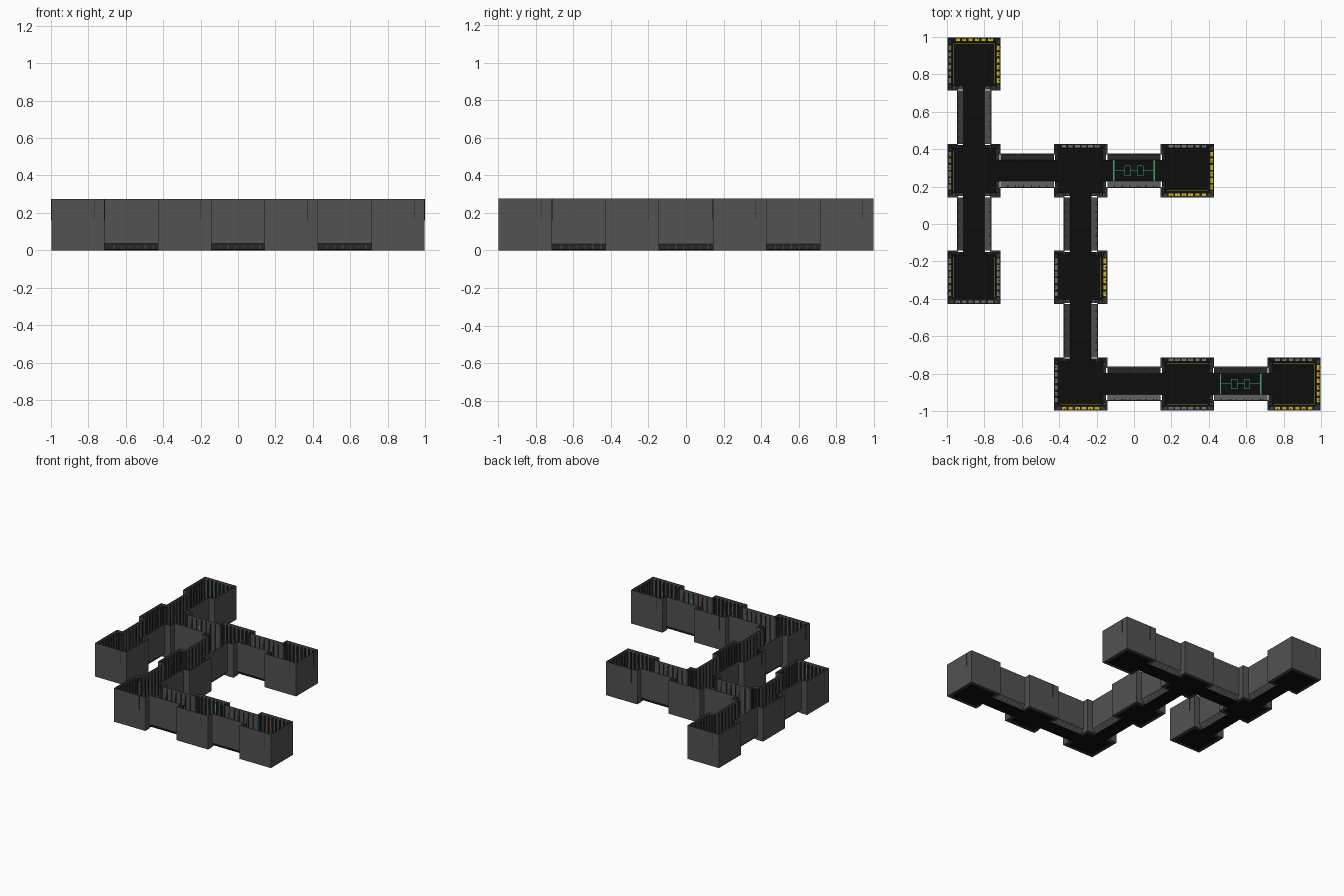
import bpy, bmesh, random
from math import pi
from mathutils import Matrix, Vector

if "Cube" in bpy.data.objects:
    bpy.data.objects.remove(bpy.data.objects["Cube"])

random.seed(4)
PITCH, HALF, TOP = 0.57, 0.1425, 0.275
CO, CI = 0.092, 0.058          # corridor outer / inner half width
T = 0.006                      # wall sheet thickness

COLOURS = {
    "wall": (0.085, 0.085, 0.085), "floor": (0.004, 0.004, 0.004),
    "skirting": (0.05, 0.05, 0.05), "wall_rib": (0.03, 0.03, 0.032),
    "corridor_panel": (0.10, 0.10, 0.10), "vent_slat": (0.25, 0.25, 0.25),
    "yellow_block": (0.65, 0.45, 0.01), "grey_block": (0.16, 0.18, 0.16),
    "yellow_floor_line": (0.35, 0.25, 0.01), "green_floor_line": (0.05, 0.4, 0.15),
    "purple_lamp": (0.12, 0.1, 0.5), "cyan_lamp": (0.05, 0.4, 0.5),
    "orange_lamp": (0.6, 0.15, 0.03), "green_lamp": (0.05, 0.4, 0.12),
}
parts = {name: bmesh.new() for name in COLOURS}


def prism(part, M, profile, y0, y1):
    """Extrude an x,z profile along local y."""
    bm = parts[part]
    a = [bm.verts.new(M @ Vector((x, y0, z))) for x, z in profile]
    b = [bm.verts.new(M @ Vector((x, y1, z))) for x, z in profile]
    n = len(profile)
    faces = [bm.faces.new(a), bm.faces.new(b[::-1])]
    for i in range(n):
        j = (i + 1) % n
        faces.append(bm.faces.new((a[j], a[i], b[i], b[j])))
    bmesh.ops.recalc_face_normals(bm, faces=faces)


def box(part, M, x0, x1, y0, y1, z0, z1):
    prism(part, M, [(x0, z0), (x1, z0), (x1, z1), (x0, z1)], y0, y1)


def place(i, j, k=0):
    """Grid cell centre, local +x turned k quarter turns."""
    return (Matrix.Translation((-0.855 + PITCH * i, 0.855 - PITCH * j, 0))
            @ Matrix.Rotation(k * pi / 2, 4, 'Z'))


LAMPS = ["purple_lamp", "cyan_lamp", "orange_lamp", "green_lamp"]
SLOPE = [(HALF - T, 0.0), (HALF - T, 0.035), (0.118, 0.012), (0.118, 0.0)]


def closed_wall(M, yellow):
    box("wall", M, HALF - T, HALF, -HALF, HALF, 0, TOP)
    prism("skirting", M, SLOPE, -HALF + T, HALF - T)
    # ribs, with blocks low down and lamps high up between them
    for n in range(7):
        y = -0.105 + n * 0.035
        box("wall_rib", M, HALF - 0.022, HALF - T, y - 0.004, y + 0.004, 0.02, 0.262)
    for n in range(6):
        y = -0.0875 + n * 0.035
        box("yellow_block" if yellow else "grey_block", M,
            HALF - 0.022, HALF - T, y - 0.0125, y + 0.0125, 0.03, 0.07)
        if n % 2 == 0:
            box(random.choice(LAMPS), M, HALF - 0.012, HALF - T,
                y - 0.003, y + 0.003, 0.18, 0.235)
    # narrow seam on the outside
    box("wall_rib", M, HALF, HALF + 0.001, 0.085, 0.088, 0.16, TOP)


def door_wall(M):
    for s in (-1, 1):
        lo, hi = sorted((s * (CO - T), s * HALF))
        box("wall", M, HALF - T, HALF, lo, hi, 0, TOP)
        lo, hi = sorted((s * CI, s * (HALF - T)))
        prism("skirting", M, SLOPE, lo, hi)
        # door jambs with a tall lamp
        lo, hi = sorted((s * 0.080, s * 0.094))
        box("wall_rib", M, HALF - 0.024, HALF - T, lo, hi, 0.01, 0.268)
        lo, hi = sorted((s * 0.098, s * 0.103))
        box("purple_lamp", M, HALF - 0.02, HALF - T, lo, hi, 0.04, 0.24)
        lo, hi = sorted((s * 0.112, s * 0.120))
        box("wall_rib", M, HALF - 0.022, HALF - T, lo, hi, 0.02, 0.262)
    box("floor", M, 0.118, HALF, -CI, CI, 0, 0.008)


def room(i, j, doors, yellow):
    M = place(i, j)
    box("floor", M, -0.118, 0.118, -0.118, 0.118, 0, 0.008)
    for k in range(4):
        K = place(i, j, k)
        if k in doors:
            door_wall(K)
        else:
            closed_wall(K, k in yellow)
            box("yellow_floor_line", K, 0.107, 0.109, -0.109, 0.109, 0.008, 0.009)


def corridor(i, j, k, gate=False):
    """Runs from cell (i, j) toward quarter-turn direction k."""
    M = place(i, j, k) @ Matrix.Translation((PITCH / 2, 0, 0))
    L = PITCH / 2 - HALF
    box("floor", M, -L, L, -CI, CI, 0, 0.008)
    for s in (0, 1):
        # side frame: local x points outward, y runs along the corridor
        S = M @ Matrix.Rotation(pi / 2 + s * pi, 4, 'Z')
        box("wall", S, CO - T, CO, -L, L, 0.035, TOP)
        prism("corridor_panel", S, [(CI, 0.004), (CO, 0.035), (CO - T, 0.042),
                                    (CI - 0.002, 0.010)], -L, L)
        for n in range(6):
            y = -0.105 + n * 0.042
            box("wall_rib", S, CO - 0.012, CO - T, y - 0.003, y + 0.003, 0.04, 0.262)
            prism("vent_slat", S, [(CI + 0.008, 0.006), (CO - 0.004, 0.028),
                                   (CO - 0.004, 0.032), (CI + 0.008, 0.012)],
                  y + 0.008, y + 0.014)
            if n % 2:
                box(LAMPS[2 + (n // 2) % 2], S, CO - 0.011, CO - T,
                    y + 0.012, y + 0.017, 0.16, 0.22)
    if gate:
        # flat circuit marking on the floor
        def line(x0, x1, y0, y1):
            box("green_floor_line", M, x0, x1, y0, y1, 0.008, 0.0095)
        w = 0.0015
        for s in (-1, 1):
            line(s * 0.108 - w * 2, s * 0.108 + w * 2, -CI, CI)
            line(min(s * 0.05, s * 0.108), max(s * 0.05, s * 0.108), -w, w)
            cx = s * 0.034
            for e in (-1, 1):
                line(cx + e * 0.015 - w, cx + e * 0.015 + w, -0.026, 0.026)
                line(cx - 0.015, cx + 0.015, e * 0.026 - w, e * 0.026 + w)
        line(-0.019, 0.019, -w, w)


# quarter turns: 0 = +x, 1 = +y, 2 = -x, 3 = -y
ROOMS = [
    (0, 0, {3}, {0, 1}), (0, 1, {0, 1, 3}, set()), (0, 2, {1}, set()),
    (1, 1, {0, 2, 3}, set()), (2, 1, {2}, {0, 3}), (1, 2, {1, 3}, {0}),
    (1, 3, {0, 1}, {3}), (2, 3, {0, 2}, set()), (3, 3, {2}, {0, 3}),
]
for r in ROOMS:
    room(*r)

for c in [(0, 0, 3), (0, 1, 3), (0, 1, 0), (1, 1, 0, True),
          (1, 1, 3), (1, 2, 3), (1, 3, 0), (2, 3, 0, True)]:
    corridor(*c)

# one object per kind of part
for name, bm in parts.items():
    mesh = bpy.data.meshes.new(name)
    bm.to_mesh(mesh)
    bm.free()
    mat = bpy.data.materials.new(name)
    mat.diffuse_color = (*COLOURS[name], 1)
    mat.use_nodes = True
    mat.node_tree.nodes["Principled BSDF"].inputs["Base Color"].default_value = mat.diffuse_color
    mesh.materials.append(mat)
    bpy.context.collection.objects.link(bpy.data.objects.new(name, mesh))
